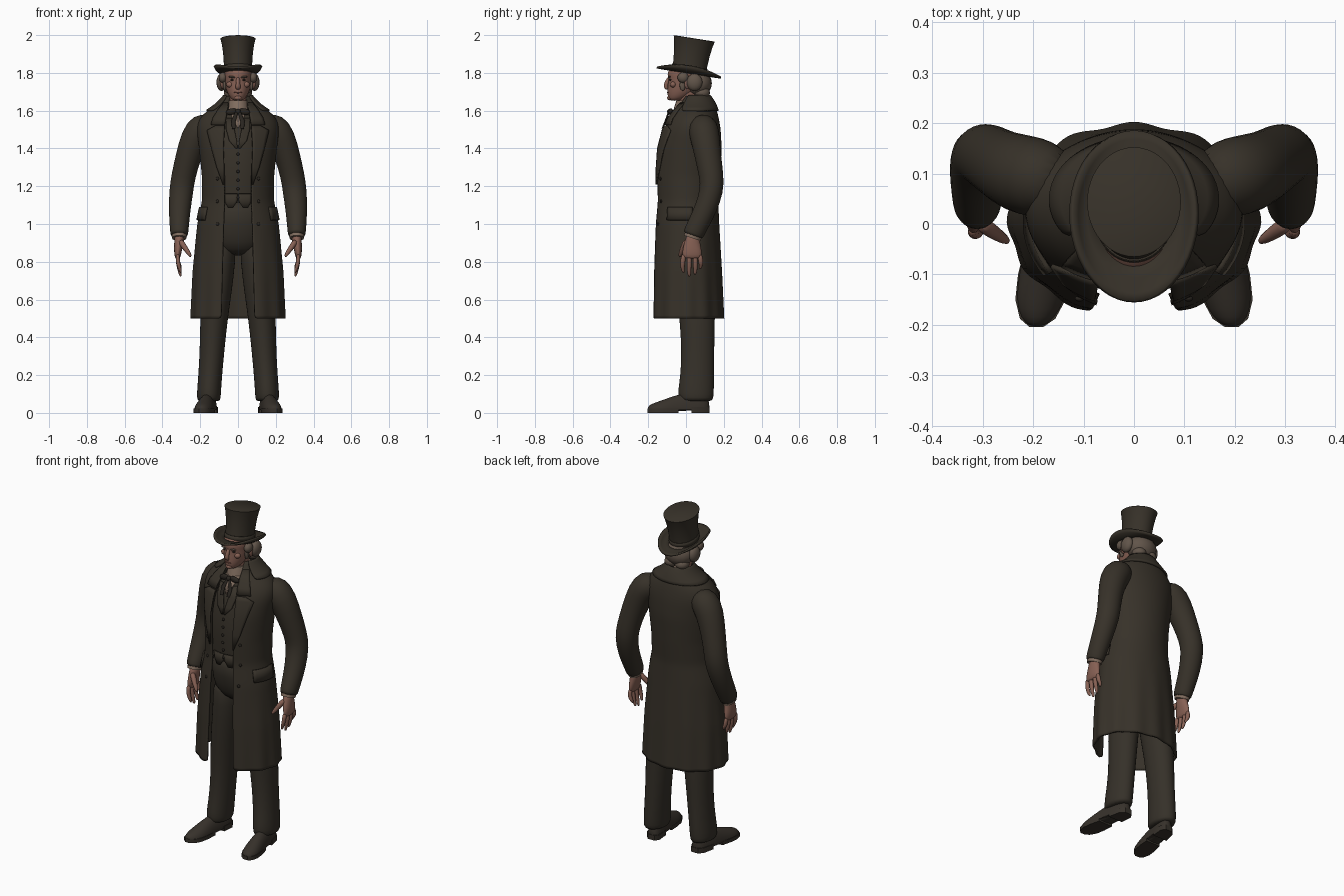
import bpy, bmesh, math
from mathutils import Vector, Matrix

if "Cube" in bpy.data.objects:
    bpy.data.objects.remove(bpy.data.objects["Cube"])


def material(name, rgb):
    m = bpy.data.materials.new(name)
    m.use_nodes = True
    m.diffuse_color = (*rgb, 1)
    bsdf = m.node_tree.nodes["Principled BSDF"]
    bsdf.inputs["Base Color"].default_value = (*rgb, 1)
    bsdf.inputs["Roughness"].default_value = 0.9
    return m


CLOTH = material("dark brown wool", (0.038, 0.031, 0.022))
TROUSER = material("trouser wool", (0.036, 0.030, 0.022))
LEATHER = material("shoe leather", (0.038, 0.031, 0.024))
SKIN = material("skin", (0.24, 0.118, 0.088))
LIP = material("lips", (0.16, 0.065, 0.05))
HAIR = material("grey brown hair", (0.12, 0.09, 0.068))
SHIRT = material("shirt linen", (0.22, 0.155, 0.115))
TIE = material("dark silk", (0.022, 0.018, 0.014))


def finish(name, bm, mat, mirror=False, sub=0, thick=0):
    bmesh.ops.recalc_face_normals(bm, faces=bm.faces)
    me = bpy.data.meshes.new(name)
    bm.to_mesh(me)
    bm.free()
    me.materials.append(mat)
    me.polygons.foreach_set("use_smooth", [True] * len(me.polygons))
    if not sub:
        me.set_sharp_from_angle(angle=math.radians(40))
    ob = bpy.data.objects.new(name, me)
    bpy.context.collection.objects.link(ob)
    if mirror:
        ob.modifiers.new("Mirror", "MIRROR").use_mirror_merge = False
    if sub:
        s = ob.modifiers.new("Subdivision", "SUBSURF")
        s.levels = s.render_levels = sub
    if thick:
        s = ob.modifiers.new("Solidify", "SOLIDIFY")
        s.thickness, s.offset = thick, 0
    return ob


def loft(name, rings, mat, closed=True, cap=True, **kw):
    """Skin a list of equal-length rings (or rows, when not closed)."""
    bm = bmesh.new()
    rows = [[bm.verts.new(p) for p in r] for r in rings]
    n = len(rows[0])
    for a, b in zip(rows, rows[1:]):
        for i in range(n if closed else n - 1):
            j = (i + 1) % n
            bm.faces.new((a[i], a[j], b[j], b[i]))
    if closed and cap:
        bm.faces.new(rows[0])
        bm.faces.new(rows[-1])
    return finish(name, bm, mat, **kw)


def tube(name, path, mat, n=12, **kw):
    """Tube along points given as (x, y, z, x radius, y radius)."""
    pts = [Vector(p[:3]) for p in path]
    rings = []
    for i, p in enumerate(path):
        t = (pts[min(i + 1, len(pts) - 1)] - pts[max(i - 1, 0)]).normalized()
        u = (Vector((1, 0, 0)) - t * t.x).normalized()
        v = t.cross(u)
        angles = [math.tau * k / n for k in range(n)]
        rings.append([pts[i] + u * p[3] * math.cos(a) + v * p[4] * math.sin(a) for a in angles])
    return loft(name, rings, mat, **kw)


def ball(name, loc, radii, mat, tilt=0, **kw):
    bm = bmesh.new()
    m = Matrix.Translation(loc) @ Matrix.Rotation(tilt, 4, "Y") @ Matrix.Diagonal((*radii, 1))
    bmesh.ops.create_uvsphere(bm, u_segments=16, v_segments=10, radius=1, matrix=m)
    return finish(name, bm, mat, **kw)


def section(table, z):
    """Interpolate (z, half width, front y, back y, ...) at a height."""
    z = min(max(z, table[0][0]), table[-1][0])
    for a, b in zip(table, table[1:]):
        if z <= b[0]:
            t = (z - a[0]) / (b[0] - a[0])
            return [p + (q - p) * t for p, q in zip(a, b)]


def around(table, a, z, off=0):
    s = section(table, z)
    cy, ry = (s[2] + s[3]) / 2, (s[3] - s[2]) / 2
    return Vector(((s[1] + off) * math.sin(a), cy - (ry + off) * math.cos(a), z))


def on_front(table, x, z, off):
    return around(table, math.asin(min(1, x / section(table, z)[1])), z, off)


def body(name, table, mat, n=24, **kw):
    return loft(name, [[around(table, math.tau * k / n, r[0]) for k in range(n)] for r in table], mat, **kw)


def front_panel(name, table, rows, off, mat, **kw):
    """Thin panel lying on a body, rows of (z, inner x, outer x)."""
    grid = [[on_front(table, xi + (xo - xi) * k / 5, z, off) for k in range(6)] for z, xi, xo in rows]
    return loft(name, grid, mat, closed=False, thick=0.008, **kw)


# Frock coat: open front, flared skirt with soft folds
COAT = [(0.50, .243, -.18, .193, .088), (0.75, .233, -.175, .183, .082), (1.0, .210, -.165, .170, .075),
        (1.12, .185, -.155, .165, .070), (1.25, .185, -.160, .175, .072), (1.40, .200, -.150, .183, .080),
        (1.50, .213, -.120, .178, .075), (1.56, .200, -.090, .168, .065), (1.60, .155, -.060, .158, .055),
        (1.64, .090, -.030, .140, .045), (1.675, .070, -.010, .122, .040)]
rows = []
for i in range(37):
    z = 0.50 + 1.175 * i / 36
    s = section(COAT, z)
    a0 = math.asin(s[4] / s[1])
    fold = 0.005 * max(0, (1.0 - z) / 0.5)
    angles = [a0 + (math.tau - 2 * a0) * k / 56 for k in range(57)]
    rows.append([around(COAT, a, z, fold * math.cos(12 * a)) for a in angles])
loft("frock_coat", rows, CLOTH, closed=False, sub=1, thick=0.012)
collar = [[around(COAT, 0.9 + (math.tau - 1.8) * k / 24, z, off) for k in range(25)]
          for z, off in ((1.60, .012), (1.63, .014), (1.66, .012), (1.68, .004))]
loft("coat_collar", collar, CLOTH, closed=False, sub=1, thick=0.01)
front_panel("upper_lapels", COAT, [(1.64, .045, .07), (1.60, .052, .10), (1.56, .060, .125), (1.525, .066, .135)],
            .012, CLOTH, mirror=True)
front_panel("lower_lapels", COAT, [(1.52, .066, .112), (1.495, .068, .155), (1.40, .073, .132),
                                   (1.30, .069, .105), (1.21, .069, .074)], .012, CLOTH, mirror=True)
flap = [[around(COAT, 0.95 + 0.8 * k / 8, z, .01) for k in range(9)] for z in (1.02, 1.055, 1.09)]
loft("pocket_flaps", flap, CLOTH, closed=False, mirror=True, thick=0.01)
for z in (1.0, 1.12, 1.24, 1.36):
    ball("coat_button", on_front(COAT, 0.105, z, .006), (.009, .006, .009), TIE, mirror=True)

# Sleeves, shirt cuffs and hands
tube("sleeves", [(.13, .085, 1.545, .045, .05), (.185, .09, 1.515, .085, .082), (.228, .10, 1.46, .080, .080),
                 (.265, .118, 1.35, .068, .070), (.290, .135, 1.25, .065, .066), (.300, .138, 1.18, .065, .064),
                 (.309, .105, 1.08, .059, .060), (.311, .060, 0.99, .052, .057), (.311, .038, 0.945, .048, .056),
                 (.311, .036, 0.938, .044, .052)], CLOTH, n=16, mirror=True, sub=1)
tube("shirt_cuffs", [(.311, .045, .96, .040, .047), (.311, .033, .925, .038, .046)], SHIRT, n=20, mirror=True)
tube("palms", [(.311, .04, .95, .027, .036), (.311, .034, .91, .027, .040), (.317, .032, .87, .023, .052),
               (.320, .032, .835, .018, .054), (.319, .032, .815, .012, .046)], SKIN, mirror=True, sub=1)
for name, y, tip in (("index", -.012, .745), ("middle", .018, .725), ("ring", .047, .735), ("little", .073, .765)):
    bend = (y - .03) * 0.15
    tube(name + "_fingers", [(.320, y, .845, .013, .015), (.318, y + bend, .79, .012, .014),
                             (.308, y + bend, tip + .02, .010, .012), (.302, y, tip - .005, .006, .007)],
         SKIN, n=8, mirror=True, sub=1)
tube("thumbs", [(.308, .005, .915, .018, .018), (.285, -.012, .88, .016, .017), (.264, -.026, .85, .013, .013),
                (.248, -.036, .825, .007, .007)], SKIN, n=8, mirror=True, sub=1)

# Waistcoat with lapels and buttons
VEST = [(1.11, .160, -.128, .14), (1.25, .165, -.142, .15), (1.40, .170, -.134, .15),
        (1.50, .160, -.108, .14), (1.57, .110, -.080, .12), (1.61, .060, -.055, .10)]
body("waistcoat", VEST, CLOTH, n=32)
front_panel("waistcoat_lapels", VEST, [(1.56, .03, .06), (1.50, .018, .06), (1.44, .006, .045), (1.40, .002, .012)],
            .005, CLOTH, mirror=True)
front_panel("waistcoat_points", VEST, [(1.16, .002, .07), (1.12, .004, .07), (1.085, .026, .05)], .004, CLOTH, mirror=True)
for k in range(6):
    ball("waistcoat_button", on_front(VEST, 0, 1.14 + k * .046, .005), (.008, .006, .008), TIE)

# Shirt front, collar and bow tie
front_panel("shirt_front", VEST, [(1.605, 0, .045), (1.56, 0, .028), (1.51, 0, .004)], .002, SHIRT, mirror=True)
body("shirt_collar", [(1.585, .066, -.072, .10), (1.62, .060, -.062, .09), (1.655, .056, -.050, .085)], SHIRT)
ball("tie_knot", (0, -.086, 1.595), (.014, .014, .015), TIE)
ball("tie_bows", (.034, -.080, 1.595), (.030, .012, .017), TIE, tilt=0.2, mirror=True)
tube("tie_tails", [(.008, -.092, 1.59, .008, .005), (.024, -.108, 1.545, .012, .005),
                   (.022, -.125, 1.505, .010, .004)], TIE, n=8, mirror=True)

# Trousers
body("trouser_hips", [(.83, .10, -.04, .12), (.90, .160, -.085, .14), (1.0, .168, -.108, .145),
                      (1.13, .155, -.118, .14)], TROUSER, sub=1)
tube("trouser_legs", [(.085, .040, .96, .080, .105), (.092, .045, .80, .080, .105), (.109, .050, .65, .078, .100),
                      (.128, .060, .50, .075, .097), (.136, .063, .35, .067, .088), (.147, .060, .20, .064, .090),
                      (.153, .053, .12, .065, .097), (.155, .052, .075, .064, .094), (.155, .052, .06, .058, .086)],
     TROUSER, n=16, mirror=True, sub=1)

# Shoes: (y, half width, height) from heel to toe, turned outward
SHOE = [(.125, .022, .07), (.10, .042, .10), (.03, .046, .11), (-.04, .046, .10), (-.10, .052, .078),
        (-.15, .050, .060), (-.188, .035, .046), (-.204, .014, .03)]


def shoe_x(y):
    return .148 + (.10 - y) * .15


upper = [[(shoe_x(y) + w * math.cos(a), y, .014 + (h - .014) * max(0, math.sin(a)))
          for a in [math.tau * k / 16 for k in range(16)]] for y, w, h in SHOE]
loft("shoe_uppers", upper, LEATHER, mirror=True, sub=1)


def sole(name, stations, top):
    edge = [(shoe_x(y) + w, y) for y, w, _ in stations] + [(shoe_x(y) - w, y) for y, w, _ in reversed(stations)]
    loft(name, [[(x, y, z) for x, y in edge] for z in (0, top)], LEATHER, mirror=True)


sole("shoe_heels", SHOE[:3], .03)
sole("shoe_soles", SHOE[3:], .022)
tube("shoe_waists", [(.158, .04, .024, .03, .01), (.172, -.05, .018, .04, .01)], LEATHER, mirror=True)

# Head and neck
tube("neck", [(0, .022, 1.58, .050, .052), (0, .018, 1.64, .048, .052), (0, .015, 1.71, .050, .055)], SKIN, n=16)
HEAD = [(1.652, .024, -.086, -.035), (1.668, .042, -.096, .01), (1.70, .060, -.100, .065), (1.735, .070, -.097, .10),
        (1.765, .073, -.093, .112), (1.79, .076, -.100, .115), (1.815, .074, -.095, .11), (1.85, .058, -.058, .09)]
body("head", HEAD, SKIN, sub=1)
tube("nose", [(0, -.086, 1.78, .010, .009), (0, -.102, 1.75, .011, .013), (0, -.110, 1.725, .015, .013),
              (0, -.096, 1.712, .012, .008)], SKIN, n=10, sub=1)
ball("cheekbones", (.042, -.068, 1.738), (.020, .016, .016), SKIN, mirror=True)
ball("chin", (0, -.086, 1.668), (.020, .014, .013), SKIN)
ball("mouth", (0, -.096, 1.696), (.022, .006, .004), LIP)
ball("eyes", (.029, -.082, 1.763), (.012, .008, .005), TIE, mirror=True)
ball("eyebrows", (.030, -.088, 1.778), (.020, .008, .005), HAIR, tilt=-0.1, mirror=True)
ball("ears", (.084, .008, 1.742), (.010, .017, .028), SKIN, tilt=0.15, mirror=True)

# Hair: back mass, side tufts and sideburns
ball("back_hair", (0, .065, 1.745), (.088, .072, .072), HAIR)
ball("side_hair", (.088, .045, 1.750), (.026, .042, .046), HAIR, mirror=True)
ball("temple_hair", (.080, -.015, 1.775), (.022, .030, .028), HAIR, mirror=True)
ball("sideburns", (.071, -.018, 1.735), (.009, .016, .030), HAIR, mirror=True)
ball("nape_hair", (.035, .085, 1.695), (.040, .042, .032), HAIR, mirror=True)

# Top hat, tilted back, brim curled up at the sides
TILT = Matrix.Translation((0, .015, 1.80)) @ Matrix.Rotation(math.radians(-9), 4, "X")


def hat_ring(rx, ry, z, curl=0):
    angles = [math.tau * k / 48 for k in range(48)]
    return [TILT @ Vector((rx * math.cos(a), ry * math.sin(a), z + curl * math.cos(a) ** 2)) for a in angles]


loft("hat_crown", [hat_ring(.076, .092, -.004), hat_ring(.075, .091, .05), hat_ring(.079, .096, .11),
                   hat_ring(.086, .103, .155), hat_ring(.093, .110, .183), hat_ring(.090, .107, .185)], CLOTH)
loft("hat_band", [hat_ring(.077, .093, .004), hat_ring(.0768, .0928, .035)], CLOTH, cap=False, thick=.004)
loft("hat_brim", [hat_ring(.070, .085, 0), hat_ring(.095, .125, .001, .005), hat_ring(.114, .155, .001, .018),
                  hat_ring(.124, .172, .002, .036)], CLOTH, cap=False, thick=.010)
